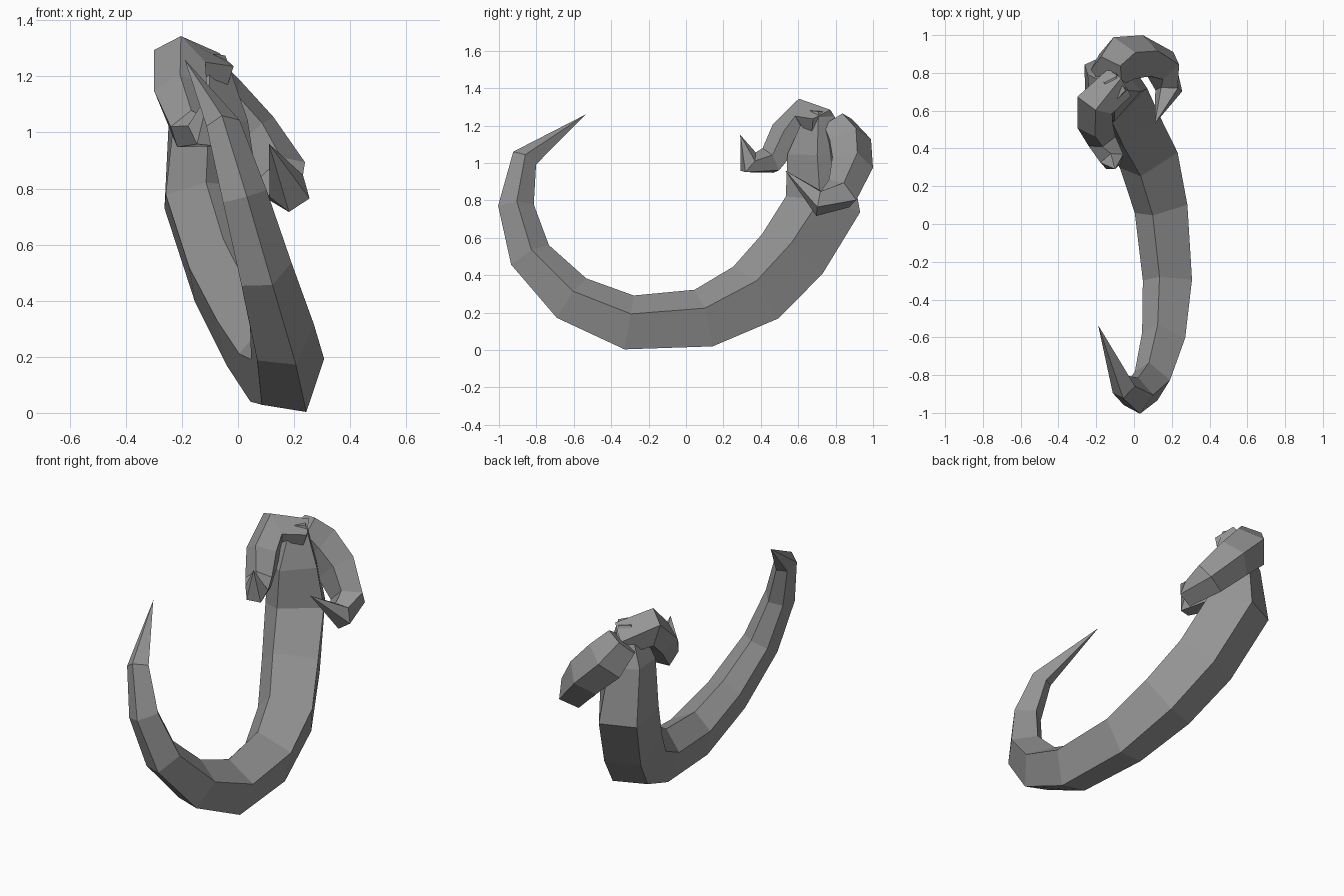
import bpy, bmesh
from math import cos, sin, tau
from mathutils import Vector

if "Cube" in bpy.data.objects:
    bpy.data.objects.remove(bpy.data.objects["Cube"])

grey = bpy.data.materials.new("horn grey")
grey.use_nodes = True
colour = (0.3, 0.3, 0.3, 1)
grey.diffuse_color = colour
grey.node_tree.nodes["Principled BSDF"].inputs["Base Color"].default_value = colour

# Cross-sections as (sideways, outward) corners of unit size
pentagon = [(cos(tau * k / 5), sin(tau * k / 5)) for k in range(5)]
flattened = [(1, 0), (0.22, 1.05), (-0.7, 0.57), (-0.6, -0.51), (0.15, -0.96)]


def tapered_tube(name, stations, side, section):
    """Sweep a section along (x, y, z, radius) stations; its sideways axis follows side."""
    bm = bmesh.new()
    centres = [Vector(s[:3]) for s in stations]
    last = len(stations) - 1
    rings = []
    for i, c in enumerate(centres):
        before = (c - centres[max(i - 1, 0)]).normalized()
        after = (centres[min(i + 1, last)] - c).normalized()
        tangent = (before + after).normalized()
        n = Vector(side)
        n = (n - tangent * n.dot(tangent)).normalized()
        u = tangent.cross(n)
        r = stations[i][3]
        rings.append([bm.verts.new(c + r * (n * p + u * q)) for p, q in section])
    for a, b in zip(rings, rings[1:]):
        for k in range(len(section)):
            bm.faces.new((a[k - 1], a[k], b[k], b[k - 1]))
    bm.faces.new(rings[0])
    bm.faces.new(rings[-1])
    # Zero-radius stations collapse into sharp points
    bmesh.ops.remove_doubles(bm, verts=bm.verts, dist=0.0005)
    bmesh.ops.recalc_face_normals(bm, faces=bm.faces)
    mesh = bpy.data.meshes.new(name)
    bm.to_mesh(mesh)
    bm.free()
    mesh.materials.append(grey)
    obj = bpy.data.objects.new(name, mesh)
    bpy.context.collection.objects.link(obj)


# Long hooked body, from the pointed tip round to the blunt head
tapered_tube("hooked_body", [
    (-0.19, -0.535, 1.26, 0),
    (-0.06, -0.86, 1.02, 0.07),
    (0.01, -0.905, 0.77, 0.095),
    (0.08, -0.83, 0.505, 0.115),
    (0.14, -0.61, 0.275, 0.137),
    (0.16, -0.305, 0.145, 0.155),
    (0.125, 0.09, 0.167, 0.168),
    (0.055, 0.365, 0.3, 0.19),
    (-0.045, 0.56, 0.505, 0.197),
    (-0.13, 0.725, 0.775, 0.203),
    (-0.13, 0.7, 1.05, 0.165),
    (-0.11, 0.71, 1.28, 0.065),
], (0.95, 0, 0.32), flattened)

# Horn curling back, down and forward
tapered_tube("back_horn", [
    (-0.14, 0.8, 1.2, 0.1),
    (-0.08, 0.865, 1.1, 0.13),
    (0.04, 0.88, 0.98, 0.12),
    (0.155, 0.835, 0.84, 0.1),
    (0.185, 0.71, 0.79, 0.075),
    (0.11, 0.53, 0.96, 0),
], (0.6, 0.3, 0.7), pentagon)

# Horn curling forward and up
tapered_tube("front_horn", [
    (-0.08, 0.74, 1.19, 0.1),
    (-0.21, 0.64, 1.24, 0.11),
    (-0.205, 0.54, 1.14, 0.1),
    (-0.17, 0.45, 1.01, 0.08),
    (-0.115, 0.335, 1.0, 0.068),
    (-0.1, 0.29, 1.15, 0),
], (-0.9, -0.1, 0.3), pentagon)
